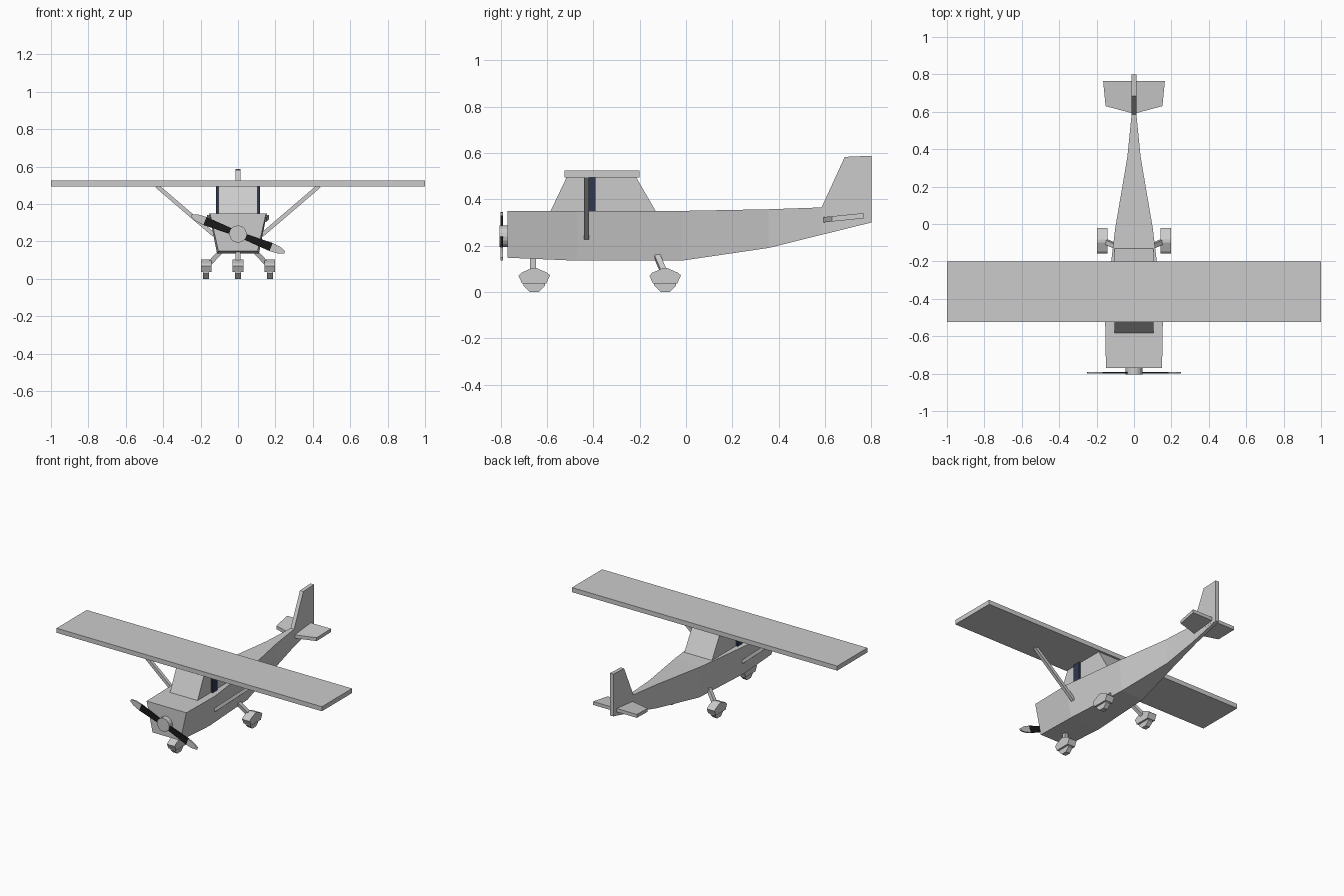
import bpy, bmesh
from math import radians, cos, pi
from mathutils import Vector, Matrix

if "Cube" in bpy.data.objects:
    bpy.data.objects.remove(bpy.data.objects["Cube"])


def material(name, rgb):
    m = bpy.data.materials.new(name)
    m.diffuse_color = (*rgb, 1)
    m.use_nodes = True
    m.node_tree.nodes["Principled BSDF"].inputs["Base Color"].default_value = m.diffuse_color
    return m


def loft(name, rings, mat=None):
    """Closed solid skinned through rings of equal point count."""
    bm = bmesh.new()
    loops = [[bm.verts.new(p) for p in r] for r in rings]
    n = len(loops[0])
    for a, b in zip(loops, loops[1:]):
        for i in range(n):
            j = (i + 1) % n
            bm.faces.new((a[i], a[j], b[j], b[i]))
    bm.faces.new(loops[0])
    bm.faces.new(loops[-1])
    bmesh.ops.recalc_face_normals(bm, faces=bm.faces)
    me = bpy.data.meshes.new(name)
    bm.to_mesh(me)
    bm.free()
    ob = bpy.data.objects.new(name, me)
    bpy.context.collection.objects.link(ob)
    if mat:
        me.materials.append(mat)
    return ob


def slab(name, profile, x0, x1, mat=None):
    """Side profile (y, z) extruded along x."""
    return loft(name, [[(x, y, z) for y, z in profile] for x in (x0, x1)], mat)


def box(name, x, y, z, mat=None):
    return slab(name, [(y[0], z[0]), (y[1], z[0]), (y[1], z[1]), (y[0], z[1])], *x, mat)


def rod(name, a, b, w):
    """Square bar between two points."""
    a, b = Vector(a), Vector(b)
    side = Vector((0, 1, 0))
    d = (b - a).normalized()
    u = d.cross(side).normalized() * w / 2
    v = d.cross(u).normalized() * w / 2
    return loft(name, [[p + u + v, p + u - v, p - u - v, p - u + v] for p in (a, b)])


def cylinder(name, radius, depth, sides, axis, loc, spin=0):
    bm = bmesh.new()
    bmesh.ops.create_cone(bm, cap_ends=True, segments=sides, radius1=radius,
                          radius2=radius, depth=depth)
    bm.transform(Matrix.Translation(loc) @ Matrix.Rotation(pi / 2, 4, axis)
                 @ Matrix.Rotation(spin, 4, 'Z'))
    me = bpy.data.meshes.new(name)
    bm.to_mesh(me)
    bm.free()
    ob = bpy.data.objects.new(name, me)
    bpy.context.collection.objects.link(ob)
    return ob


black = material("blade_black", (0.01, 0.01, 0.01))
glass = material("window_navy", (0.03, 0.04, 0.08))

# fuselage: y, top half width, bottom half width, top z, bottom z
sections = [(-.77, .15, .105, .35, .148), (-.47, .155, .112, .35, .135),
            (-.02, .10, .085, .35, .135), (.355, .036, .028, .357, .19),
            (.585, .013, .013, .365, .247), (.80, .012, .012, .365, .30)]
loft("fuselage", [[(-t, y, zt), (t, y, zt), (b, y, zb), (-b, y, zb)]
                  for y, t, b, zt, zb in sections])

# cabin and wing
slab("cabin", [(-.585, .348), (-.515, .495), (-.215, .495), (-.13, .348)], -.104, .104)
box("wing", (-1, 1), (-.525, -.20), (.494, .525))

# fin and tailplane
slab("fin", [(.585, .30), (.585, .365), (.685, .583), (.80, .588), (.80, .30)], -.013, .013)
outline = [(-.165, .765), (.165, .765), (.152, .63), (0, .59), (-.152, .63)]
loft("tailplane", [[(x, y, z + (y - .59) * .1) for x, y in outline] for z in (.30, .323)])

# side windows and wing struts
for s, side in ((-1, "left"), (1, "right")):
    box(f"{side}_window", (s * .09, s * .117), (-.44, -.39), (.348, .495), glass)
    rod(f"{side}_wing_strut", (s * .435, -.43, .498), (s * .128, -.43, .235), .022)

# wheels, fairings and legs
pod = [(-.068, .07), (-.056, .083), (-.008, .104), (.008, .104), (.056, .083),
       (.068, .072), (.052, .036), (-.052, .036)]
gear = [("nose", 0, -.655, (0, -.66, .17)), ("left", -.17, -.09, (-.085, -.125, .155)),
        ("right", .17, -.09, (.085, -.125, .155))]
for name, x, y, top in gear:
    slab(f"{name}_wheel_fairing", [(y + dy, z) for dy, z in pod], x - .029, x + .029)
    cylinder(f"{name}_wheel", .047 / cos(pi / 8), .032, 8, 'Y', (x, y, .047), pi / 8)
    rod(f"{name}_leg", (x * .88, y - .005, .085), top, .025)

# propeller
centre = Vector((0, -.795, .24))
cylinder("propeller_hub", .046, .04, 16, 'X', (0, -.785, .24))
turn = Matrix.Translation(centre) @ Matrix.Rotation(radians(21.5), 4, 'Y')
for s, side in ((-1, "left"), (1, "right")):
    for part, stations, mat in (("blade", [(.0, .014), (.10, .019), (.19, .023)], black),
                                ("blade_tip", [(.19, .023), (.235, .019), (.268, .007)], None)):
        ob = loft(f"{side}_{part}", [[(s * r, -.005, -w), (s * r, -.005, w),
                                      (s * r, .005, w), (s * r, .005, -w)]
                                     for r, w in stations], mat)
        ob.data.transform(turn)
